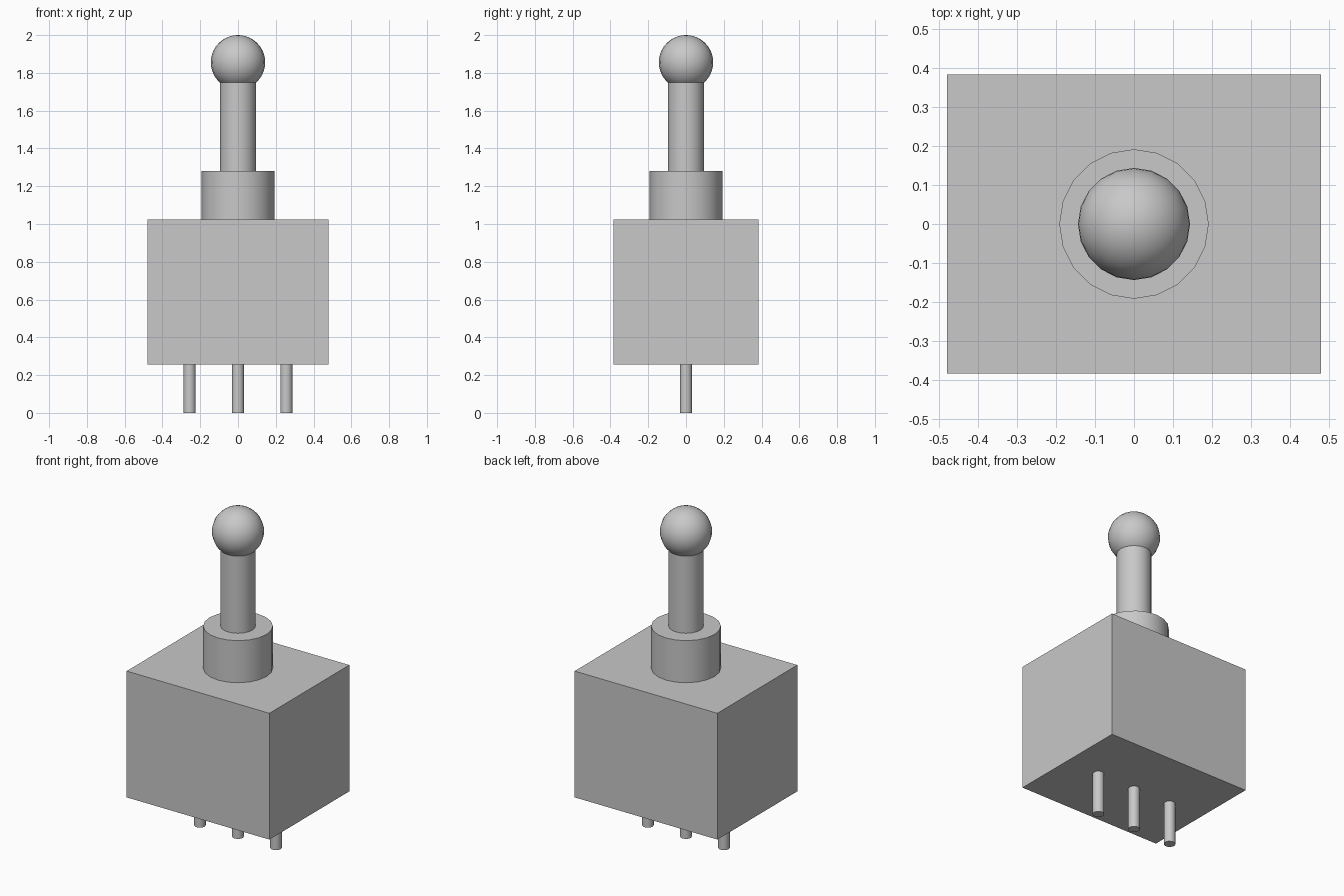
import bpy
import math

# Remove the default cube
cube = bpy.data.objects.get("Cube")
if cube:
    bpy.data.objects.remove(cube, do_unlink=True)

SIDES = 20

# Single neutral colour
grey = bpy.data.materials.new("neutral_grey")
grey.use_nodes = True
colour = (0.58, 0.58, 0.58, 1)
grey.diffuse_color = colour
bsdf = next(n for n in grey.node_tree.nodes if n.type == "BSDF_PRINCIPLED")
bsdf.inputs["Base Color"].default_value = colour


def finish(name, smooth=True):
    obj = bpy.context.object
    obj.name = name
    obj.data.name = name
    obj.data.materials.append(grey)
    if smooth:
        bpy.ops.object.shade_smooth_by_angle(angle=math.radians(35))
    return obj


def cylinder(name, radius, bottom, top, x=0):
    bpy.ops.mesh.primitive_cylinder_add(
        vertices=SIDES, radius=radius, depth=top - bottom,
        location=(x, 0, (bottom + top) / 2))
    return finish(name)


# Switch housing
bpy.ops.mesh.primitive_cube_add(size=1, location=(0, 0, 0.64))
housing = finish("housing", smooth=False)
housing.scale = (0.96, 0.768, 0.768)

# Bushing and lever on top
cylinder("bushing", 0.192, 1.024, 1.28)
cylinder("lever_shaft", 0.096, 1.28, 1.79)

# Rounded lever tip
bpy.ops.mesh.primitive_uv_sphere_add(
    segments=SIDES, ring_count=SIDES, radius=0.144, location=(0, 0, 1.856))
finish("lever_ball")

# Row of contact pins underneath
for name, x in (("right_pin", -0.256), ("middle_pin", 0), ("left_pin", 0.256)):
    cylinder(name, 0.032, 0, 0.256, x)
